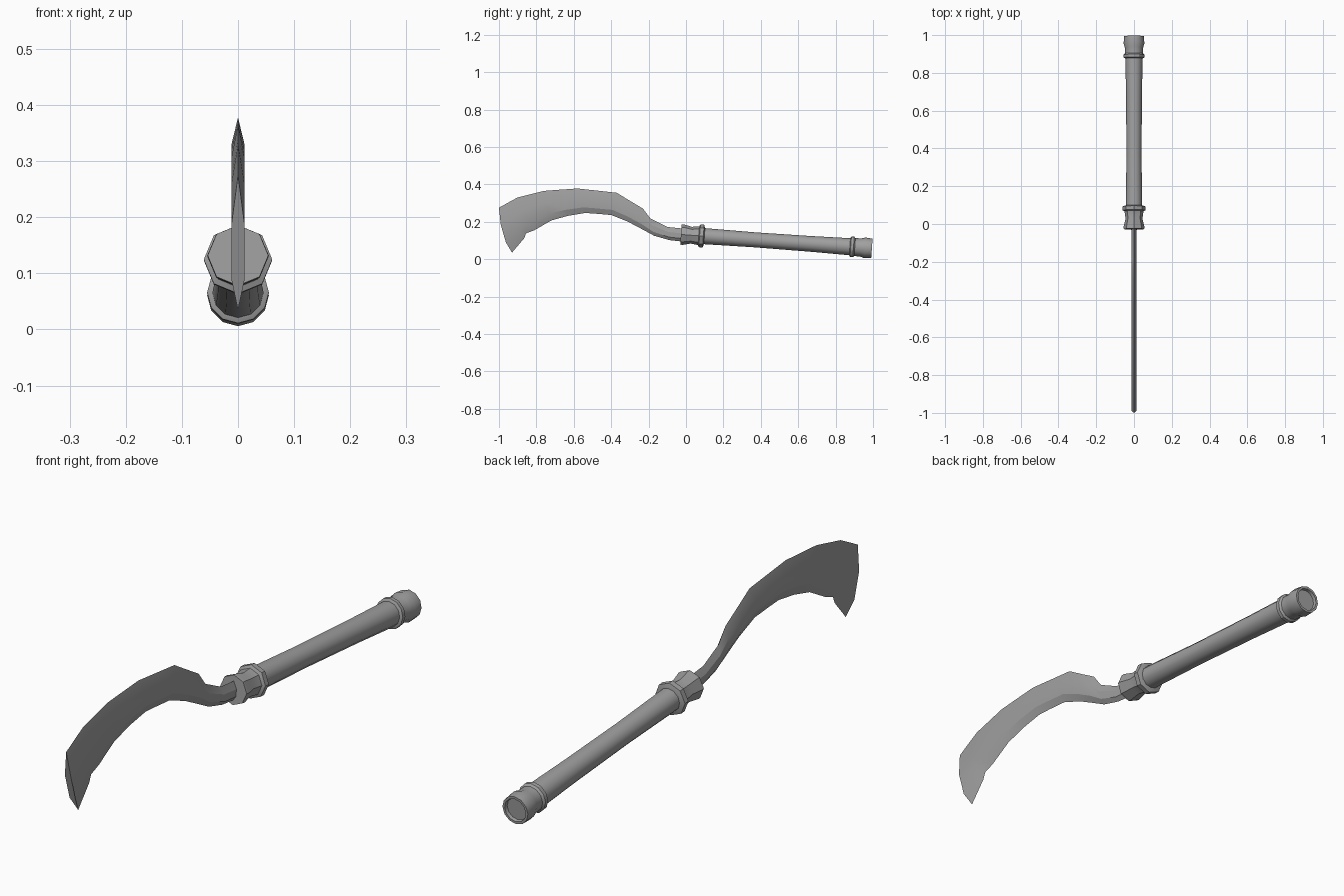
import bpy, bmesh, math
from mathutils import Vector

cube = bpy.data.objects.get("Cube")
if cube:
    bpy.data.objects.remove(cube)

steel = bpy.data.materials.new("grey steel")
steel.use_nodes = True
grey = (0.35, 0.35, 0.35, 1)
steel.diffuse_color = grey
steel.node_tree.nodes["Principled BSDF"].inputs["Base Color"].default_value = grey


def finish(name, bm, angle):
    bmesh.ops.recalc_face_normals(bm, faces=bm.faces)
    mesh = bpy.data.meshes.new(name)
    bm.to_mesh(mesh)
    bm.free()
    obj = bpy.data.objects.new(name, mesh)
    bpy.context.collection.objects.link(obj)
    mesh.materials.append(steel)
    bpy.ops.object.select_all(action="DESELECT")
    obj.select_set(True)
    bpy.context.view_layer.objects.active = obj
    bpy.ops.object.shade_smooth_by_angle(angle=math.radians(angle))
    return obj


# The grip axis slopes gently down toward the back
start, end = Vector((0, -0.027, 0.132)), Vector((0, 0.994, 0.058))
axis = (end - start).normalized()
up = axis.cross(Vector((-1, 0, 0)))
if up.z < 0:
    up = -up


def turned(name, profile, sides, angle):
    """Rings of (distance along the axis, radius), capped at both ends."""
    bm = bmesh.new()
    rings = []
    for dist, radius in profile:
        ring = []
        for i in range(sides):
            a = math.tau * i / sides
            offset = Vector((math.cos(a), 0, 0)) + up * math.sin(a)
            ring.append(bm.verts.new(start + axis * dist + offset * radius))
        rings.append(ring)
    for r, s in zip(rings, rings[1:]):
        for i in range(sides):
            j = (i + 1) % sides
            bm.faces.new((r[i], r[j], s[j], s[i]))
    bm.faces.new(rings[0])
    bm.faces.new(rings[-1])
    return finish(name, bm, angle)


length = (end - start).length
turned("ferrule", [(0, .054), (.012, .055), (.055, .045), (.095, .05),
                   (.1, .061), (.12, .061), (.126, .044)], 8, 25)
turned("handle", [(.11, .043), (.4, .04), (.7, .042), (.93, .046)], 12, 40)
turned("pommel", [(.905, .045), (.91, .055), (.925, .055), (.932, .048),
                  (.965, .049), (.985, .055), (length, .052),
                  (length, .043), (length - .012, .041)], 12, 30)

# Blade stations: spine point and cutting edge point, as (y, z)
stations = [
    ((-1, .275), (-.93, .035)),
    ((-.95, .303), (-.865, .112)),
    ((-.9, .33), (-.855, .138)),
    ((-.86, .34), (-.81, .155)),
    ((-.76, .365), (-.72, .207)),
    ((-.68, .371), (-.63, .232)),
    ((-.58, .378), (-.54, .247)),
    ((-.48, .367), (-.48, .243)),
    ((-.37, .355), (-.4, .236)),
    ((-.3, .312), (-.31, .2)),
    ((-.23, .27), (-.24, .163)),
    ((-.19, .217), (-.17, .125)),
    ((-.1, .172), (-.09, .102)),
    ((0, .162), (0, .092)),
]
half = .012
bm = bmesh.new()
loops = []
for n, (spine, edge) in enumerate(stations):
    s, e = Vector((0, *spine)), Vector((0, *edge))
    bulge = Vector((0, -.017 if n == 0 else 0, 0))
    upper, ridge = s.lerp(e, .38) + bulge, s.lerp(e, .77) + bulge
    side = Vector((half, 0, 0))
    points = (s, upper + side, ridge + side, e, ridge - side, upper - side)
    loops.append([bm.verts.new(p) for p in points])
for a, b in zip(loops, loops[1:]):
    for i in range(6):
        j = (i + 1) % 6
        bm.faces.new((a[i], a[j], b[j], b[i]))
bm.faces.new(loops[0])
bm.faces.new(loops[-1])
finish("blade", bm, 18)
